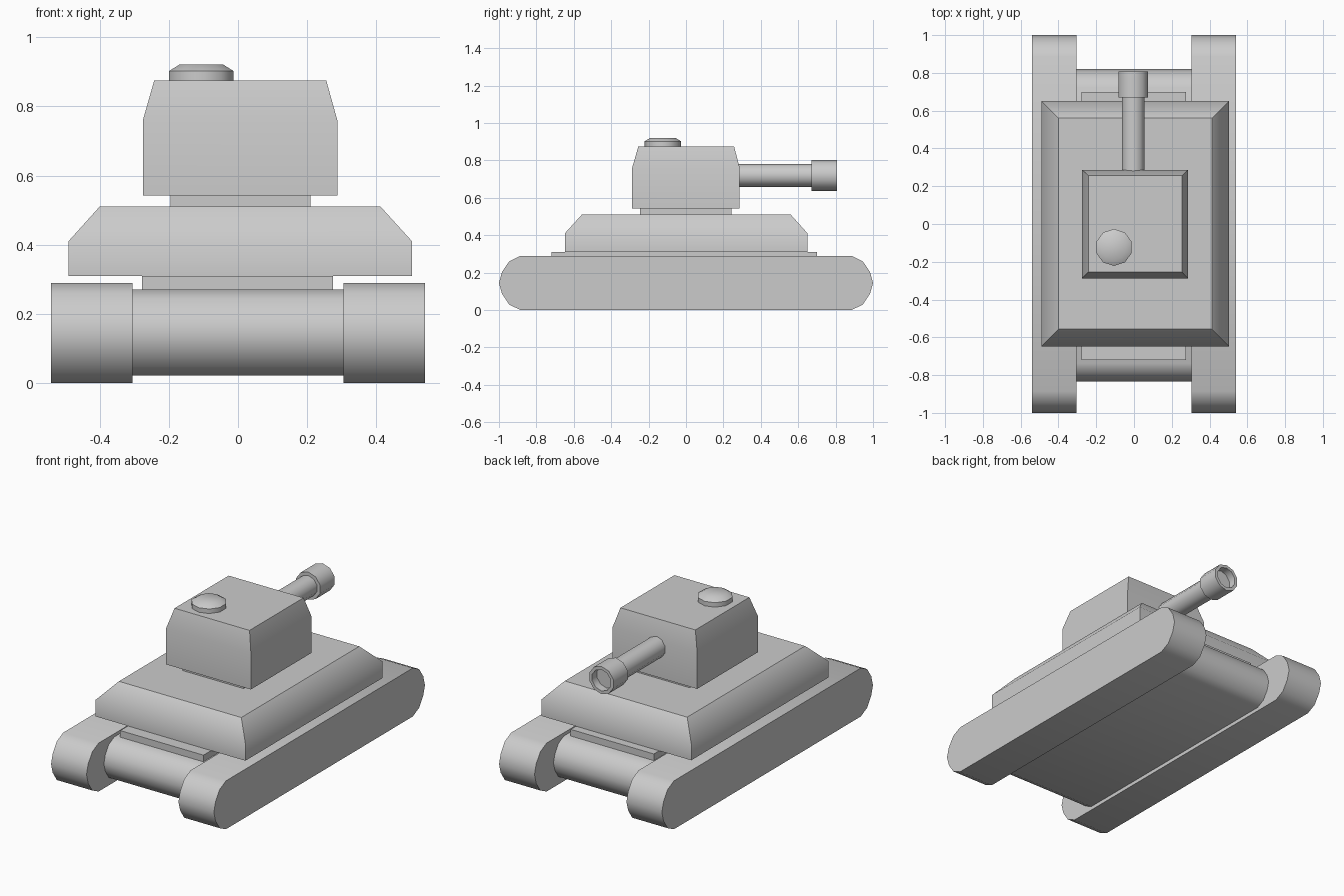
import bpy, bmesh, math

if "Cube" in bpy.data.objects:
    bpy.data.objects.remove(bpy.data.objects["Cube"])


def finish(name, bm):
    """Turn a bmesh into a named object with sharp edges above 45 degrees."""
    bmesh.ops.recalc_face_normals(bm, faces=bm.faces)
    mesh = bpy.data.meshes.new(name)
    bm.to_mesh(mesh)
    bm.free()
    obj = bpy.data.objects.new(name, mesh)
    bpy.context.collection.objects.link(obj)
    bpy.ops.object.select_all(action='DESELECT')
    obj.select_set(True)
    bpy.context.view_layer.objects.active = obj
    bpy.ops.object.shade_smooth_by_angle(angle=math.radians(45))
    return obj


def loft(name, rings):
    """Skin a closed solid over a sequence of matching rings."""
    bm = bmesh.new()
    loops = [[bm.verts.new(p) for p in ring] for ring in rings]
    n = len(loops[0])
    for a, b in zip(loops, loops[1:]):
        for i in range(n):
            j = (i + 1) % n
            bm.faces.new((a[i], a[j], b[j], b[i]))
    bm.faces.new(loops[0][::-1])
    bm.faces.new(loops[-1])
    return finish(name, bm)


def rect(x0, x1, y0, y1, z):
    return [(x0, y0, z), (x1, y0, z), (x1, y1, z), (x0, y1, z)]


def rounded_bar(name, x0, x1, y0, y1, z0, z1, ry):
    """Bar along y with rounded ends, extruded across x."""
    end = [(0, 1), (0.52, 0.8), (0.86, 0.4), (1, 0), (0.86, -0.4), (0.52, -0.8), (0, -1)]
    zc, rz = (z0 + z1) / 2, (z1 - z0) / 2
    outline = [(y1 - ry + a * ry, zc + b * rz) for a, b in end]
    outline += [(y0 + ry - a * ry, zc + b * rz) for a, b in reversed(end)]
    return loft(name, [[(x, y, z) for y, z in outline] for x in (x0, x1)])


def circle(r, n=10):
    angles = [2 * math.pi * (i + 0.5) / n for i in range(n)]
    return [(r * math.cos(t), r * math.sin(t)) for t in angles]


def tube(name, cx, cz, profile):
    """Turned part along y from (radius, y) pairs."""
    return loft(name, [[(cx + u, y, cz + v) for u, v in circle(r)] for r, y in profile])


# Tracks and lower hull
for side, (x0, x1) in {"left": (-0.54, -0.305), "right": (0.305, 0.54)}.items():
    rounded_bar(side + "_track", x0, x1, -1, 1, 0, 0.29, 0.115)
rounded_bar("lower_hull", -0.305, 0.305, -0.835, 0.82, 0.022, 0.27, 0.097)

# Spacer plate, sloped upper hull, turret ring and turret
loft("hull_plate", [rect(-0.277, 0.275, -0.72, 0.70, z) for z in (0.265, 0.31)])
loft("upper_hull", [rect(-0.49, 0.503, -0.648, 0.65, 0.31),
                    rect(-0.49, 0.503, -0.648, 0.65, 0.41),
                    rect(-0.40, 0.412, -0.557, 0.56, 0.51)])
loft("turret_ring", [rect(-0.195, 0.209, -0.245, 0.242, z) for z in (0.51, 0.542)])
loft("turret", [rect(-0.275, 0.287, -0.288, 0.287, 0.542),
                rect(-0.275, 0.287, -0.288, 0.287, 0.76),
                rect(-0.242, 0.255, -0.255, 0.257, 0.875)])

# Hatch
loft("hatch", [[(-0.106 + u, -0.124 + v, z) for u, v in circle(r)]
               for r, z in ((0.098, 0.872), (0.098, 0.902), (0.066, 0.921))])

# Gun barrel and hollow muzzle
tube("gun_barrel", -0.004, 0.72, [(0.062, 0.28), (0.062, 0.68)])
tube("muzzle", -0.004, 0.72, [(0.06, 0.67), (0.083, 0.67), (0.083, 0.807),
                              (0.064, 0.807), (0.064, 0.76)])
